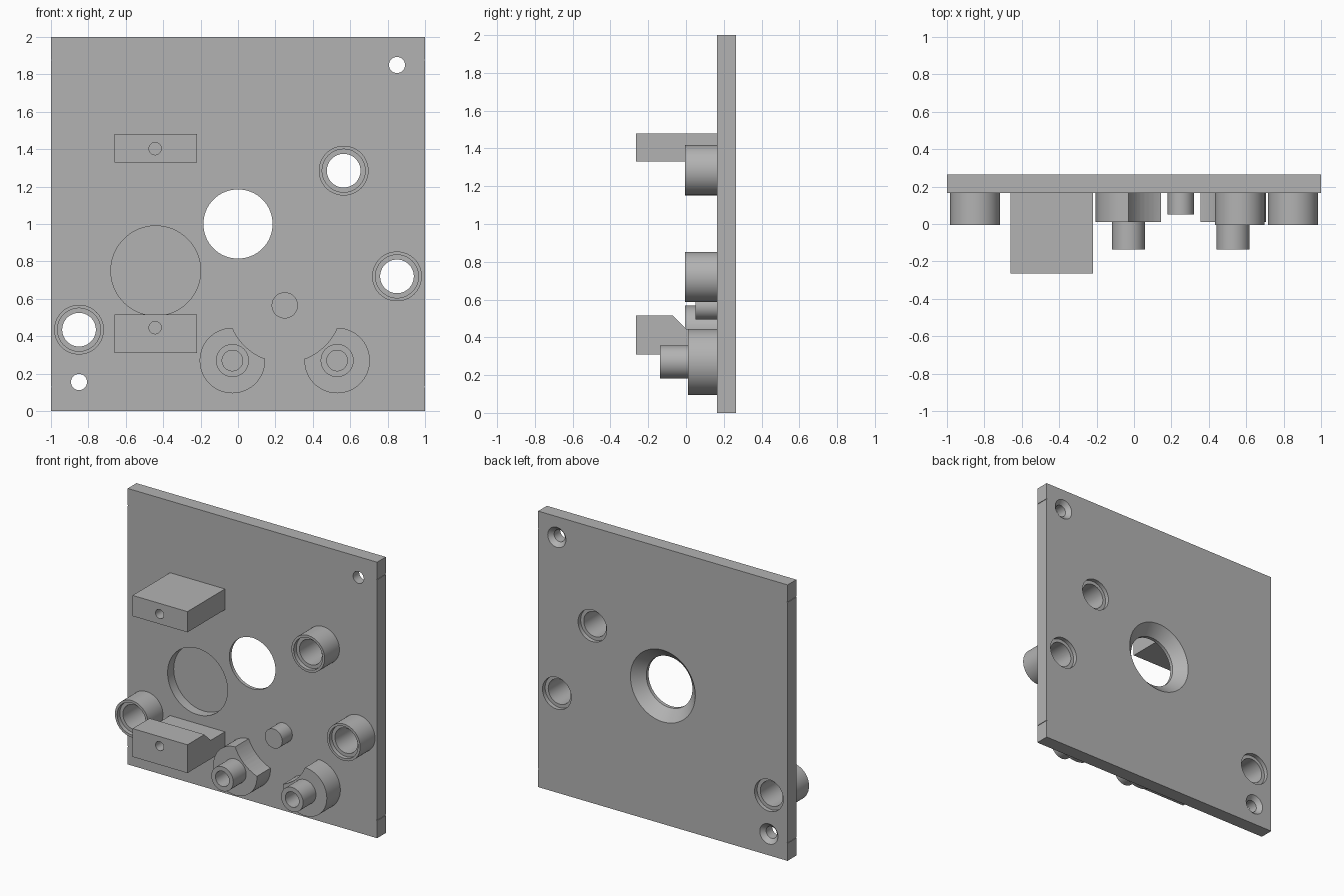
import bpy, bmesh, math

cube = bpy.data.objects.get("Cube")
if cube:
    bpy.data.objects.remove(cube, do_unlink=True)

grey = bpy.data.materials.new("plain grey")
grey.use_nodes = True
grey.diffuse_color = (0.45, 0.45, 0.45, 1)
grey.node_tree.nodes["Principled BSDF"].inputs["Base Color"].default_value = (0.45, 0.45, 0.45, 1)

FRONT, BACK = 0.165, 0.265   # plate faces along y
SEGMENTS = 64


def finish(name, bm):
    bmesh.ops.remove_doubles(bm, verts=bm.verts, dist=1e-6)
    bmesh.ops.recalc_face_normals(bm, faces=bm.faces)
    mesh = bpy.data.meshes.new(name)
    bm.to_mesh(mesh)
    bm.free()
    mesh.materials.append(grey)
    ob = bpy.data.objects.new(name, mesh)
    bpy.context.collection.objects.link(ob)
    return ob


def prism(name, x0, x1, outline):
    """Extrude a (y, z) outline from x0 to x1."""
    bm = bmesh.new()
    face = bm.faces.new([bm.verts.new((x0, y, z)) for y, z in outline])
    ext = bmesh.ops.extrude_face_region(bm, geom=[face])["geom"]
    bmesh.ops.translate(bm, verts=[v for v in ext if isinstance(v, bmesh.types.BMVert)],
                        vec=(x1 - x0, 0, 0))
    return finish(name, bm)


def box(name, x0, x1, y0, y1, z0, z1):
    return prism(name, x0, x1, [(y0, z0), (y1, z0), (y1, z1), (y0, z1)])


def lathe(name, x, z, profile):
    """Spin a closed (radius, y) profile round the axis through (x, z)."""
    bm = bmesh.new()
    verts = [bm.verts.new((x + r, y, z)) for r, y in profile]
    edges = [bm.edges.new((verts[i - 1], verts[i])) for i in range(len(verts))]
    bmesh.ops.spin(bm, geom=verts + edges, cent=(x, 0, z), axis=(0, 1, 0),
                   angle=math.tau, steps=SEGMENTS, use_merge=True)
    bmesh.ops.dissolve_degenerate(bm, dist=1e-6, edges=bm.edges)
    return finish(name, bm)


def rod(name, x, z, r, y0, y1):
    return lathe(name, x, z, [(0, y0), (r, y0), (r, y1), (0, y1)])


def cut(ob, cutter):
    mod = ob.modifiers.new("cut", 'BOOLEAN')
    mod.operation, mod.solver, mod.object = 'DIFFERENCE', 'EXACT', cutter
    bpy.context.view_layer.objects.active = ob
    bpy.ops.object.modifier_apply(modifier=mod.name)
    bpy.data.objects.remove(cutter, do_unlink=True)


def countersink(x, z, r, wide):
    """Hole through the plate that flares at 45 degrees to the back."""
    over = 0.02
    return lathe("cutter", x, z, [(0, FRONT - over), (r, FRONT - over), (r, BACK - (wide - r)),
                                  (wide + over, BACK + over), (0, BACK + over)])


# Plate with flared centre and corner holes
plate = box("base_plate", -1, 1, FRONT, BACK, 0, 2)
for x, z, r, wide in [(0, 1, 0.185, 0.26), (0.85, 1.85, 0.043, 0.073), (-0.85, 0.155, 0.043, 0.073)]:
    cut(plate, countersink(x, z, r, wide))

# Round pocket in the front of the plate
cut(plate, rod("cutter", -0.44, 0.75, 0.24, FRONT - 0.05, FRONT + 0.07))

# Fine score lines on the plate sides
for side in (-1, 1):
    for z in (0.13, 1.876):
        cut(plate, box("cutter", side - 0.004, side + 0.004, 0.1, 0.3, z - 0.003, z + 0.003))

parts = [plate]

# Tubular bosses, stepped at both ends
STEP = 0.03
for label, x, z in [("upper", 0.565, 1.285), ("left", 0.85, 0.72), ("right", -0.85, 0.435)]:
    cut(plate, lathe("cutter", x, z, [(0, 0.1), (0.09, 0.1), (0.09, BACK - STEP),
                                      (0.115, BACK - STEP), (0.115, 0.3), (0, 0.3)]))
    y = -0.005
    parts.append(lathe(label + "_boss", x, z, [(0.115, y), (0.133, y), (0.133, FRONT), (0.09, FRONT),
                                               (0.09, y + STEP), (0.115, y + STEP)]))

# Mounting blocks with a blind screw hole
upper = box("upper_block", -0.66, -0.22, -0.265, FRONT, 1.33, 1.48)
lower = prism("lower_block", -0.66, -0.22, [(-0.265, 0.31), (FRONT, 0.31), (FRONT, 0.445),
                                            (0, 0.445), (-0.07, 0.515), (-0.265, 0.515)])
for block, z in ((upper, 1.403), (lower, 0.446)):
    cut(block, rod("cutter", -0.443, z, 0.033, -0.3, -0.06))
    parts.append(block)

# Centre peg
PEG_X, PEG_Z = 0.25, 0.565
parts.append(rod("peg", PEG_X, PEG_Z, 0.07, 0.05, FRONT))

# Pivot posts, their bases scooped round the peg
for label, side in (("right", -1), ("left", 1)):
    x, z = PEG_X + side * 0.28, 0.27
    base = rod(label + "_pivot_base", x, z, 0.175, 0.01, FRONT)
    cut(base, rod("cutter", PEG_X, PEG_Z, 0.305, -0.1, 0.3))
    cut(base, rod("cutter", x, z, 0.055, -0.1, 0.06))
    post = lathe(label + "_pivot_post", x, z, [(0.055, -0.137), (0.088, -0.137), (0.088, 0.01), (0.055, 0.01)])
    parts += [base, post]

# Smooth round walls, keep the edges sharp
bpy.ops.object.select_all(action='DESELECT')
for ob in parts:
    ob.select_set(True)
bpy.context.view_layer.objects.active = plate
bpy.ops.object.shade_smooth_by_angle(angle=math.radians(30))
